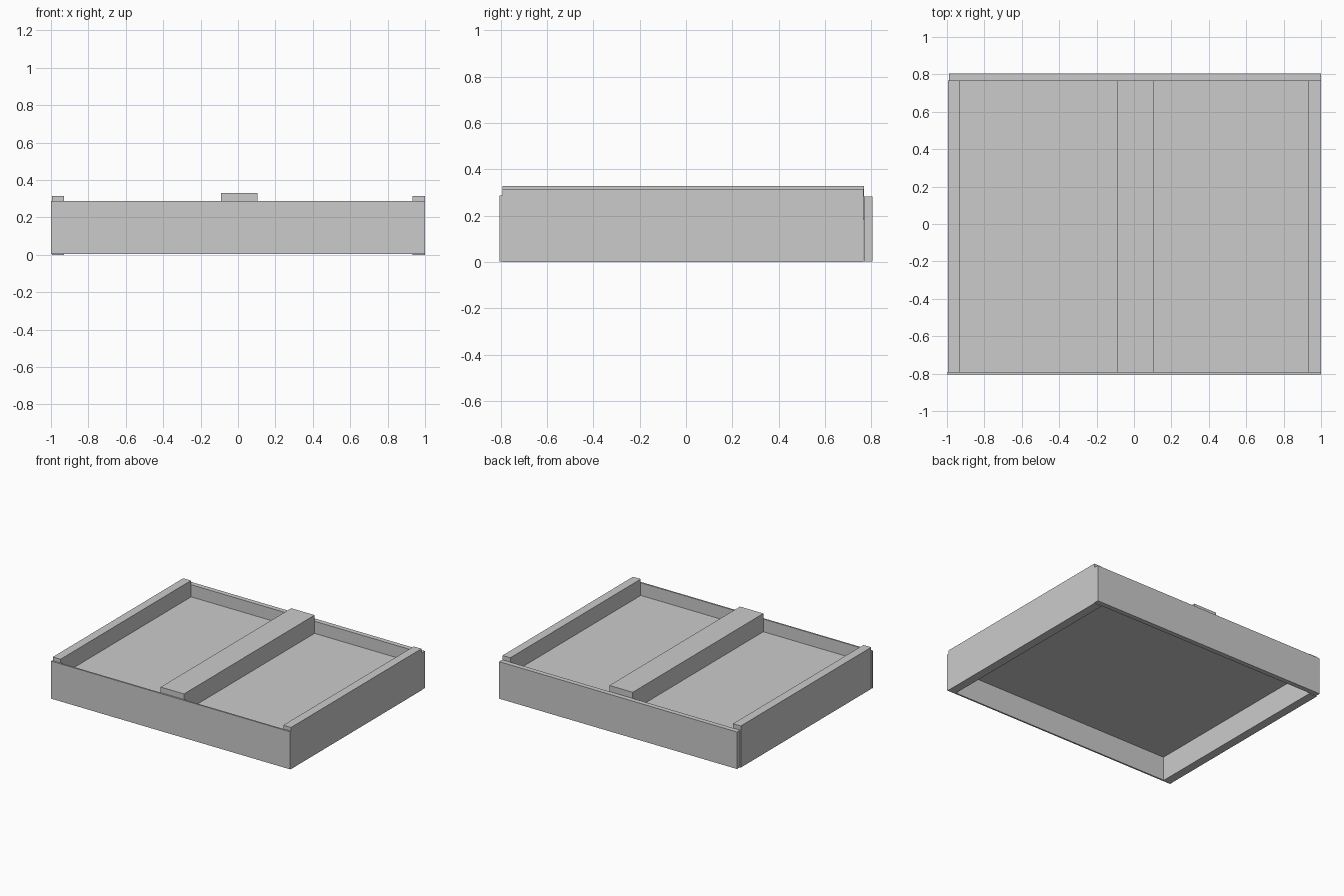
import bpy

if "Cube" in bpy.data.objects:
    bpy.data.objects.remove(bpy.data.objects["Cube"])


def box(name, x, y, z):
    """Axis-aligned box from (min, max) ranges."""
    bpy.ops.mesh.primitive_cube_add(size=1, location=[sum(r) / 2 for r in (x, y, z)])
    ob = bpy.context.object
    ob.name = name
    ob.scale = [r[1] - r[0] for r in (x, y, z)]
    bpy.ops.object.transform_apply(location=False, rotation=False, scale=True)
    return ob


# Frame: thin front board, thicker back board, two taller side rails
box("front_board", (-1.0, 1.0), (-0.805, -0.793), (0.003, 0.287))
box("back_board", (-0.99, 1.0), (0.768, 0.805), (0.003, 0.283))
box("left_rail", (-0.995, -0.93), (-0.793, 0.766), (0.0, 0.315))
box("right_rail", (0.934, 0.999), (-0.793, 0.766), (0.0, 0.315))

# Thin raised panel inside the frame
box("inner_panel", (-0.93, 0.934), (-0.793, 0.768), (0.184, 0.191))

# Wide slat running front to back on the panel
box("centre_slat", (-0.092, 0.103), (-0.793, 0.768), (0.191, 0.329))
